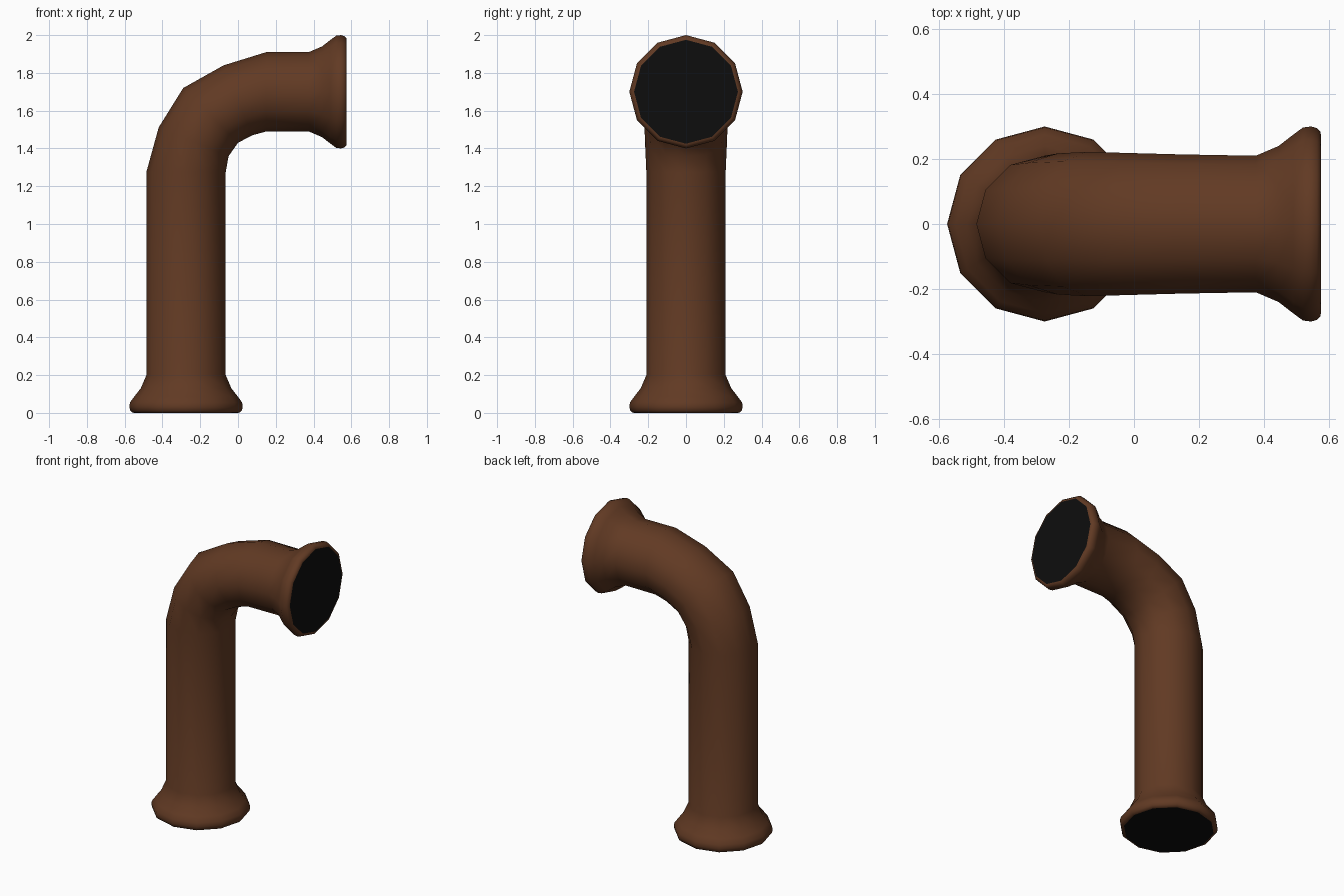
import bpy, bmesh
from math import sin, cos, pi, radians
from mathutils import Vector

if "Cube" in bpy.data.objects:
    bpy.data.objects.remove(bpy.data.objects["Cube"])

SIDES = 12
BASE = Vector((-0.275, 0, 0))
MOUTH = Vector((0.575, 0, 1.70))
# flare profile: (distance from the open end, radius)
FLARE = [(0.0, 0.275), (0.002, 0.285), (0.012, 0.295), (0.03, 0.30),
         (0.055, 0.297), (0.085, 0.275), (0.13, 0.24), (0.20, 0.21)]
# elbow: (x, z, tilt in degrees, radius in bend plane, radius in y)
ELBOW = [(-0.275, 1.275, 0, 0.21, 0.21), (-0.235, 1.435, 22.5, 0.20, 0.217),
         (-0.145, 1.575, 45, 0.205, 0.222), (0.0, 1.655, 67.5, 0.20, 0.218),
         (0.15, 1.70, 90, 0.21, 0.214)]


def material(name, rgb):
    m = bpy.data.materials.new(name)
    m.diffuse_color = (*rgb, 1)
    m.use_nodes = True
    m.node_tree.nodes["Principled BSDF"].inputs["Base Color"].default_value = m.diffuse_color
    return m


def ring(bm, c, tilt, ru, ry):
    a = radians(tilt)
    u = Vector((-cos(a), 0, sin(a)))
    v = Vector((0, 1, 0))
    return [bm.verts.new(c + u * ru * cos(2 * pi * i / SIDES) + v * ry * sin(2 * pi * i / SIDES))
            for i in range(SIDES)]


def finish(bm, name, mat):
    bmesh.ops.recalc_face_normals(bm, faces=bm.faces)
    me = bpy.data.meshes.new(name)
    bm.to_mesh(me)
    bm.free()
    ob = bpy.data.objects.new(name, me)
    bpy.context.collection.objects.link(ob)
    me.materials.append(mat)
    return ob


brown = material("brown", (0.12, 0.042, 0.017))
black = material("black", (0.004, 0.004, 0.004))

# Pipe: flared foot, elbow and flared mouth lofted through rings
bm = bmesh.new()
rings = [ring(bm, BASE + Vector((0, 0, d)), 0, r, r) for d, r in FLARE]
rings += [ring(bm, Vector((x, 0, z)), t, ru, ry) for x, z, t, ru, ry in ELBOW]
rings += [ring(bm, MOUTH - Vector((d, 0, 0)), 90, r, r) for d, r in reversed(FLARE)]
for a, b in zip(rings, rings[1:]):
    for i in range(SIDES):
        j = (i + 1) % SIDES
        bm.faces.new((a[i], a[j], b[j], b[i]))
pipe = finish(bm, "pipe", brown)
# open tube: make sure the walls face outward
if pipe.data.polygons[SIDES * 7].normal.x > 0:
    pipe.data.flip_normals()
bpy.context.view_layer.objects.active = pipe
pipe.select_set(True)
bpy.ops.object.shade_smooth_by_angle(angle=radians(65))

# Dark discs closing both openings
for name, c, tilt, out in (("base_opening", BASE, 0, Vector((0, 0, -1))),
                           ("mouth_opening", MOUTH, 90, Vector((1, 0, 0)))):
    bm = bmesh.new()
    bm.faces.new(ring(bm, c, tilt, 0.275, 0.275))
    disc = finish(bm, name, black)
    if disc.data.polygons[0].normal.dot(out) < 0:
        disc.data.flip_normals()
